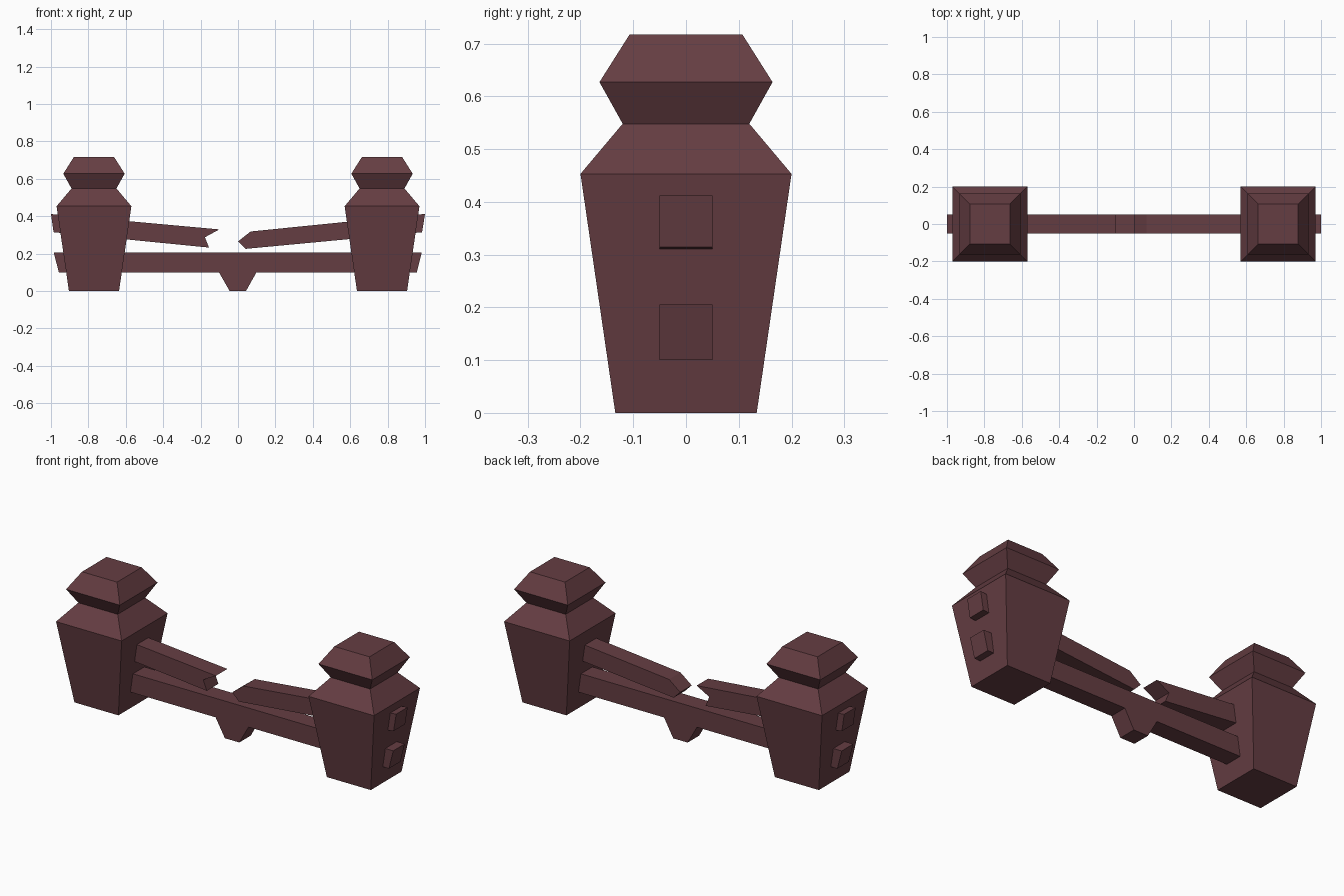
import bpy, bmesh

if "Cube" in bpy.data.objects:
    bpy.data.objects.remove(bpy.data.objects["Cube"])

wood = bpy.data.materials.new("dark red wood")
wood.diffuse_color = (0.13, 0.047, 0.055, 1)
wood.use_nodes = True
wood.node_tree.nodes["Principled BSDF"].inputs["Base Color"].default_value = wood.diffuse_color


def finish(name, bm):
    bmesh.ops.recalc_face_normals(bm, faces=bm.faces)
    me = bpy.data.meshes.new(name)
    bm.to_mesh(me)
    bm.free()
    me.materials.append(wood)
    ob = bpy.data.objects.new(name, me)
    bpy.context.collection.objects.link(ob)
    return ob


def square_post(name, x, profile):
    """Stack of square rings given as (half width, height)."""
    bm = bmesh.new()
    rings = [[bm.verts.new((x + sx * w, sy * w, z))
              for sx, sy in ((-1, -1), (1, -1), (1, 1), (-1, 1))]
             for w, z in profile]
    for a, b in zip(rings, rings[1:]):
        for i in range(4):
            j = (i + 1) % 4
            bm.faces.new((a[i], a[j], b[j], b[i]))
    bm.faces.new(rings[0])
    bm.faces.new(rings[-1])
    return finish(name, bm)


def plank(name, outline, half_depth=0.05):
    """Front (x, z) outline extruded through the depth."""
    bm = bmesh.new()
    face = bm.faces.new([bm.verts.new((x, -half_depth, z)) for x, z in outline])
    out = bmesh.ops.extrude_face_region(bm, geom=[face])
    verts = [g for g in out["geom"] if isinstance(g, bmesh.types.BMVert)]
    bmesh.ops.translate(bm, verts=verts, vec=(0, 2 * half_depth, 0))
    return finish(name, bm)


# Tapered end posts with faceted caps
post_profile = [(0.134, 0), (0.2, 0.453), (0.12, 0.548), (0.164, 0.627), (0.107, 0.717)]
for side, x in (("left", -0.77), ("right", 0.77)):
    square_post(side + "_post", x, post_profile)

# Lower rail with slanted ends, and its centre foot
plank("lower_rail", [(-0.985, 0.205), (-0.958, 0.1), (0.956, 0.1), (0.982, 0.205)])
plank("centre_foot", [(-0.103, 0.102), (-0.045, 0), (0.043, 0), (0.1, 0.102)])

# Two halves of the snapped upper rail
plank("broken_rail_left", [(-1, 0.411), (-0.986, 0.314), (-0.155, 0.232),
                           (-0.177, 0.287), (-0.1, 0.329)])
plank("broken_rail_right", [(1, 0.412), (0.984, 0.314), (0.04, 0.225),
                            (0, 0.265), (0.068, 0.318)])
